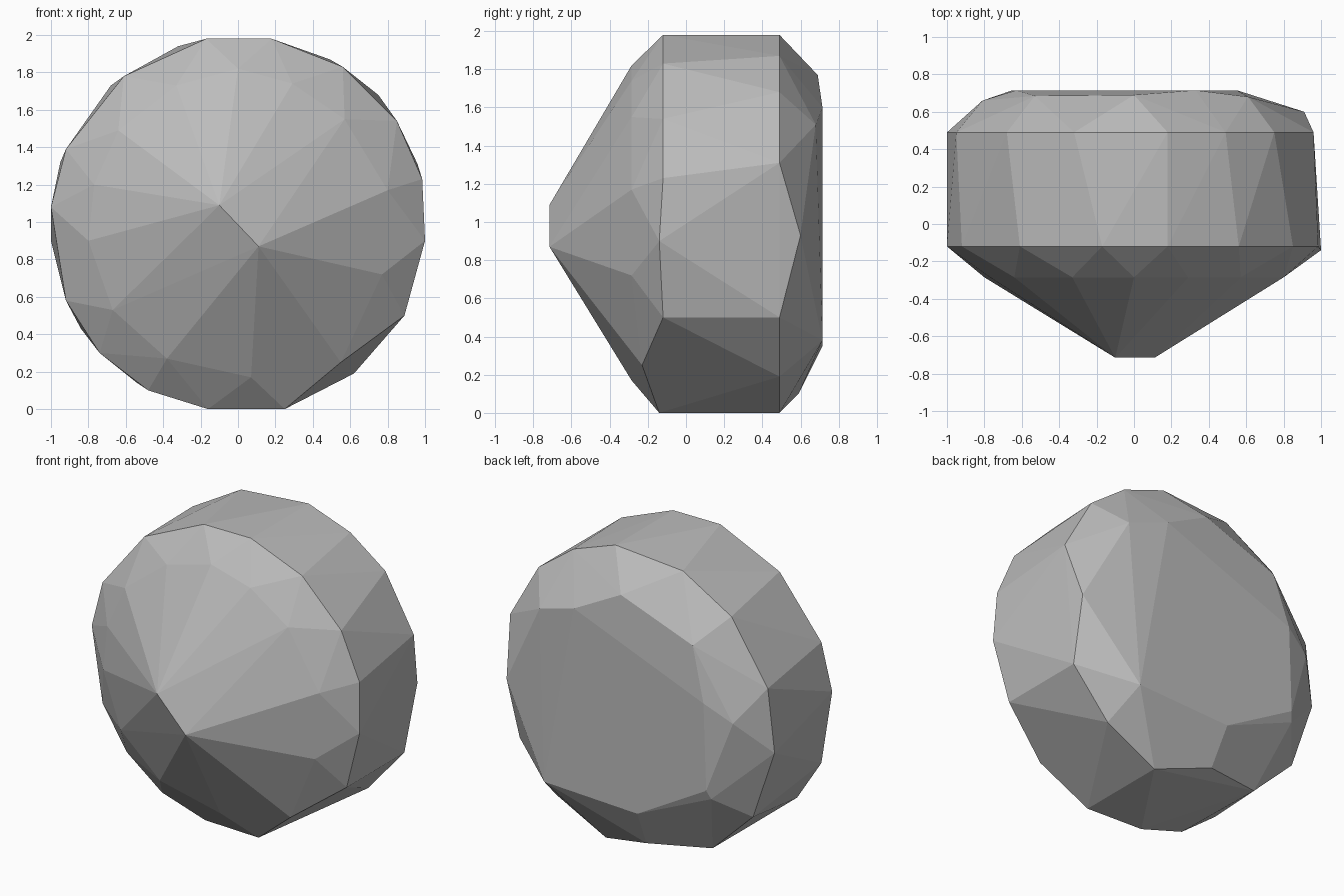
import bpy
import bmesh

cube = bpy.data.objects.get("Cube")
if cube:
    bpy.data.objects.remove(cube, do_unlink=True)

# Gem facet corners, ring by ring, as (x, z) at a shared depth y
FRONT_GIRDLE = [(-.17, 1.98), (.18, 1.98), (.56, 1.83), (.85, 1.54), (.985, 1.23),
                (.89, .5), (-.16, 0), (-.48, .1), (-.74, .3), (-.92, .58),
                (-1, 1.08), (-.92, 1.39), (-.61, 1.78)]
BACK_GIRDLE = [(.18, 1.98), (.49, 1.87), (.75, 1.68), (.96, 1.31), (.89, .5),
               (.62, .19), (.25, 0), (-.54, .14), (-.84, .43), (-1, .9),
               (-.95, 1.32), (-.68, 1.73), (-.32, 1.94)]
PAVILION = [(0, 1.82), (.29, 1.74), (.57, 1.55), (.8, 1.17), (.77, .72), (.07, .17),
            (-.38, .27), (-.67, .53), (-.8, .9), (-.77, 1.2), (-.64, 1.49), (-.33, 1.73)]
TABLE = [(.33, 1.6), (.55, .38), (-.14, .35), (-.65, .64), (-.63, 1.22)]
CULET = [(-.1, 1.09), (.11, .87)]

rings = [(-.715, CULET), (-.285, PAVILION), (-.12, FRONT_GIRDLE),
         (.49, BACK_GIRDLE), (.715, TABLE)]
points = [(x, y, z) for y, ring in rings for x, z in ring]

# Irregular corners: girdle dips, then the crown break points
points += [(1, -.14, .9), (.55, -.23, .25), (.25, -.14, 0)]
points += [(0, .69, 1.77), (-.53, .685, 1.57), (-.81, .66, 1.11), (.61, .68, 1.51),
           (.91, .6, .93), (-.12, .59, .1), (-.67, .69, .58)]

# Flat-faceted convex stone
bm = bmesh.new()
for p in points:
    bm.verts.new(p)
hull = bmesh.ops.convex_hull(bm, input=bm.verts)
loose = {v for v in hull["geom_interior"] + hull["geom_unused"]
         if isinstance(v, bmesh.types.BMVert)}
bmesh.ops.delete(bm, geom=list(loose), context='VERTS')
bmesh.ops.dissolve_limit(bm, angle_limit=.03, verts=bm.verts, edges=bm.edges)
bmesh.ops.recalc_face_normals(bm, faces=bm.faces)
mesh = bpy.data.meshes.new("gemstone")
bm.to_mesh(mesh)
bm.free()

# Single grey finish
grey = bpy.data.materials.new("stone grey")
grey.use_nodes = True
color = (.5, .5, .5, 1)
grey.diffuse_color = color
grey.node_tree.nodes["Principled BSDF"].inputs["Base Color"].default_value = color
mesh.materials.append(grey)

gem = bpy.data.objects.new("gemstone", mesh)
bpy.context.collection.objects.link(gem)
